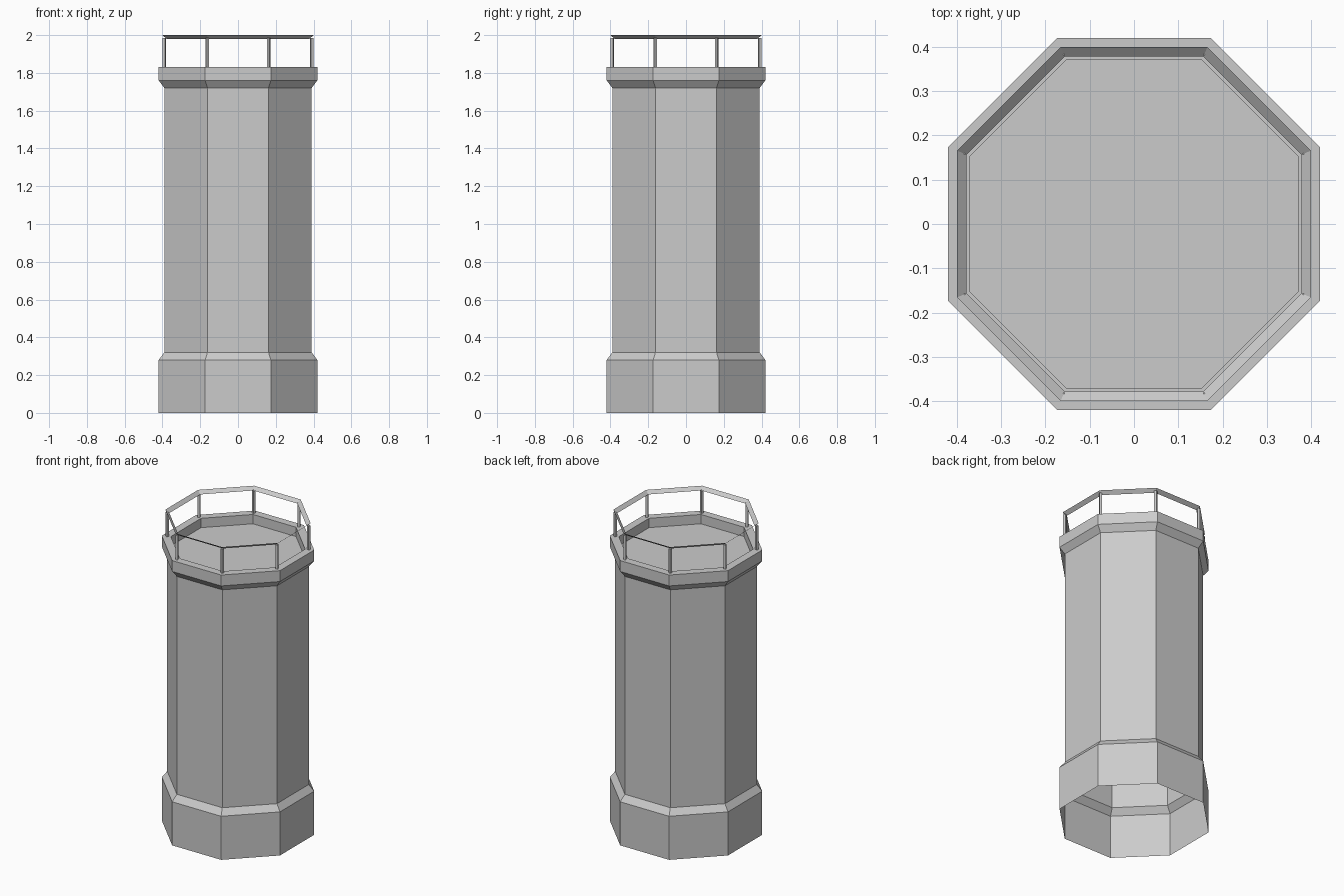
import bpy
import math

SIDES = 8
cube = bpy.data.objects.get("Cube")
if cube:
    bpy.data.objects.remove(cube, do_unlink=True)

stone = bpy.data.materials.new("grey_stone")
stone.use_nodes = True
colour = (0.6, 0.6, 0.6, 1.0)
stone.diffuse_color = colour
stone.node_tree.nodes["Principled BSDF"].inputs["Base Color"].default_value = colour


def ring_point(apothem, z, i):
    """Corner i of an octagon with a flat side facing the front."""
    r = apothem / math.cos(math.pi / SIDES)
    a = (i + 0.5) * 2 * math.pi / SIDES
    return (r * math.cos(a), r * math.sin(a), z)


def octagon_shell(name, profile, cap=False):
    """Sweep a profile of (apothem, height) points around the octagon."""
    verts = [ring_point(d, z, i) for d, z in profile for i in range(SIDES)]
    faces = []
    for k in range(len(profile) - 1):
        for i in range(SIDES):
            j = (i + 1) % SIDES
            low, high = k * SIDES, (k + 1) * SIDES
            faces.append((low + i, low + j, high + j, high + i))
    if cap:
        top = (len(profile) - 1) * SIDES
        faces.append(tuple(range(top, top + SIDES)))
    mesh = bpy.data.meshes.new(name)
    mesh.from_pydata(verts, [], faces)
    mesh.materials.append(stone)
    obj = bpy.data.objects.new(name, mesh)
    bpy.context.collection.objects.link(obj)
    return obj


# Hollow tower: plinth, shaft, cornice, ledge and sunken deck
octagon_shell("tower_body", [
    (0.42, 0), (0.42, 0.28), (0.39, 0.32), (0.39, 1.72), (0.42, 1.76),
    (0.42, 1.83), (0.37, 1.83), (0.37, 1.77)], cap=True)

# Handrail: a thin band sloping in toward the deck
octagon_shell("handrail", [(0.40, 2.0), (0.378, 1.98)]).data.flip_normals()

# One slim post under each handrail corner
POST_BOTTOM, POST_TOP = 1.83, 1.985
for i in range(SIDES):
    x, y, z = ring_point(0.39, (POST_BOTTOM + POST_TOP) / 2, i)
    bpy.ops.mesh.primitive_cylinder_add(
        vertices=4, radius=0.01, depth=POST_TOP - POST_BOTTOM,
        location=(x, y, z), rotation=(0, 0, math.atan2(y, x)))
    post = bpy.context.object
    post.name = f"railing_post_{i + 1}"
    post.data.materials.append(stone)
